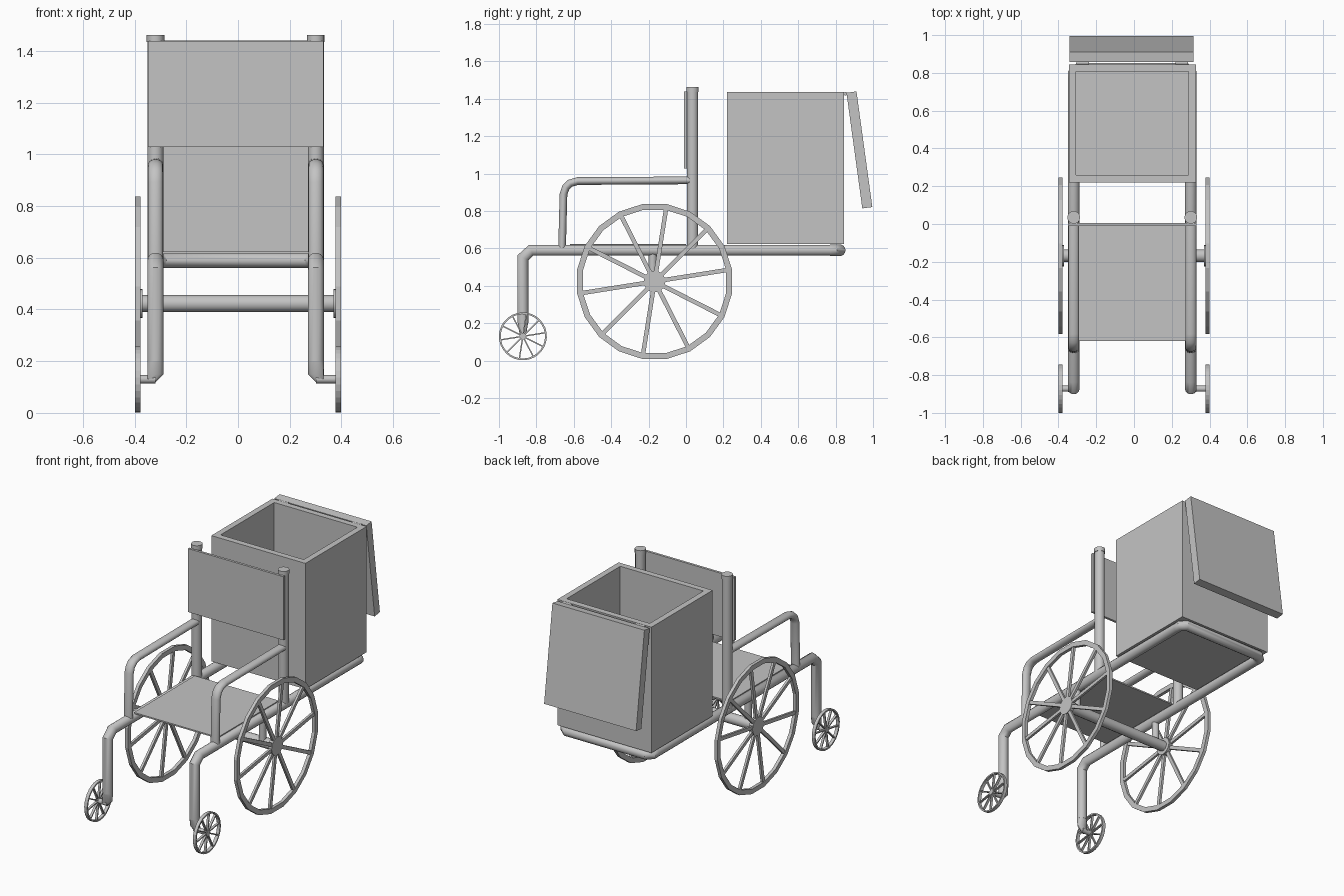
import bpy, bmesh, math
from mathutils import Vector, Matrix

cube = bpy.data.objects.get("Cube")
if cube:
    bpy.data.objects.remove(cube, do_unlink=True)

GREY = (0.55, 0.55, 0.55, 1)
mat = bpy.data.materials.new("plain grey")
mat.use_nodes = True
mat.diffuse_color = GREY
mat.node_tree.nodes["Principled BSDF"].inputs["Base Color"].default_value = GREY

CX = -0.009      # the frame sits slightly off the wheel centre
HALF = 0.31      # half the spacing of the rails
RAIL_Z = 0.59
R = 0.031        # main tube radius


def finish(bm, name, smooth=False):
    bmesh.ops.recalc_face_normals(bm, faces=bm.faces)
    mesh = bpy.data.meshes.new(name)
    bm.to_mesh(mesh)
    bm.free()
    mesh.materials.append(mat)
    ob = bpy.data.objects.new(name, mesh)
    bpy.context.collection.objects.link(ob)
    if smooth:
        bpy.ops.object.select_all(action='DESELECT')
        ob.select_set(True)
        bpy.context.view_layer.objects.active = ob
        bpy.ops.object.shade_smooth_by_angle(angle=math.radians(40))
    return ob


def bridge(bm, rings, closed=False):
    pairs = list(zip(rings, rings[1:]))
    if closed:
        pairs.append((rings[-1], rings[0]))
    for a, b in pairs:
        for i in range(len(a)):
            j = (i + 1) % len(a)
            bm.faces.new((a[i], a[j], b[j], b[i]))


def tube(name, path, ru=R, rv=None, sides=14):
    """Sweep an oval section along a path with mitred corners."""
    rv = rv or ru
    pts = [Vector(p) for p in path]
    dirs = [(b - a).normalized() for a, b in zip(pts, pts[1:])]
    u = Vector((1, 0, 0)) if abs(dirs[0].x) < 0.9 else Vector((0, 1, 0))
    v = dirs[0].cross(u).normalized()
    offs = [u * ru * math.cos(t) + v * rv * math.sin(t)
            for t in (2 * math.pi * i / sides for i in range(sides))]
    bm = bmesh.new()
    rings = [[bm.verts.new(pts[0] + o) for o in offs]]
    for k in range(1, len(pts)):
        d = dirs[k - 1]
        n = d if k == len(pts) - 1 else (d + dirs[k]).normalized()
        offs = [o - d * (o.dot(n) / d.dot(n)) for o in offs]
        rings.append([bm.verts.new(pts[k] + o) for o in offs])
    bridge(bm, rings)
    bm.faces.new(rings[0])
    bm.faces.new(rings[-1])
    return finish(bm, name, True)


def box(name, lo, hi, tilt=None):
    lo, hi = Vector(lo), Vector(hi)
    bm = bmesh.new()
    bmesh.ops.create_cube(bm, matrix=Matrix.Translation((lo + hi) / 2)
                          @ Matrix.Diagonal((*(hi - lo), 1)))
    if tilt:
        pivot, angle = tilt
        bmesh.ops.rotate(bm, verts=bm.verts, cent=pivot,
                         matrix=Matrix.Rotation(angle, 3, 'X'))
    return finish(bm, name)


def wheel(name, centre, radius, sides, width=0.021, spokes=10):
    """Flat faceted rim, straight spokes and a round hub, axle along x."""
    bm = bmesh.new()
    c = Vector(centre)
    phase = math.radians(9)
    inner = radius * 0.925

    def ring(r, x):
        return [bm.verts.new(c + Vector((x, r * math.cos(a), r * math.sin(a))))
                for a in (phase + 2 * math.pi * i / sides for i in range(sides))]
    h = width / 2
    bridge(bm, [ring(radius, -h), ring(radius, h), ring(inner, h), ring(inner, -h)], True)
    for i in range(spokes):
        rot = Matrix.Rotation(phase + 2 * math.pi * i / spokes, 4, 'X')
        bmesh.ops.create_cube(bm, matrix=Matrix.Translation(c) @ rot
                              @ Matrix.Translation((0, inner * 0.5, 0))
                              @ Matrix.Diagonal((width * 0.7, inner * 1.01, radius * 0.055, 1)))
    bmesh.ops.create_cone(bm, cap_ends=True, segments=20, radius1=radius * 0.138,
                          radius2=radius * 0.138, depth=width,
                          matrix=Matrix.Translation(c) @ Matrix.Rotation(math.pi / 2, 4, 'Y'))
    return finish(bm, name)


def elbow(name, x, s, y, z):
    """Tapered bend from the leg foot to the small wheel's axle."""
    bm = bmesh.new()
    for i in range(14):
        a = 2 * math.pi * i / 14
        ca, sa = math.cos(a), math.sin(a)
        bm.verts.new((x + R * ca, y + 0.028 * sa, z + 0.07))
        bm.verts.new((x + R * ca, y + 0.018 * sa, z + 0.02))
        bm.verts.new((x + s * 0.03, y + 0.016 * ca, z + 0.016 * sa))
        bm.verts.new((x + s * 0.005, y + 0.01 * ca, z + 0.016 * sa))
    bmesh.ops.convex_hull(bm, input=bm.verts)
    return finish(bm, name, True)


AXLE_Y, AXLE_Z = -0.168, 0.423
CASTER_Y, CASTER_Z = -0.872, 0.13

# Parts repeated on both sides
for side, s in (("left", 1), ("right", -1)):
    x = CX + s * HALF
    wheel_x = s * 0.388
    # Legs and rails, each one bent tube
    tube(side + "_leg_and_rail",
         [(x, CASTER_Y, CASTER_Z + 0.07), (x, CASTER_Y, 0.55),
          (x, -0.828, RAIL_Z), (x, 0.775, RAIL_Z)], R, 0.03)
    elbow(side + "_leg_elbow", x, s, CASTER_Y, CASTER_Z)
    tube(side + "_caster_axle", [(x, CASTER_Y, CASTER_Z),
                                 (wheel_x, CASTER_Y, CASTER_Z)], 0.016)
    wheel(side + "_small_wheel", (wheel_x, CASTER_Y, CASTER_Z), 0.128, 30)
    # Large wheel, its hub flange and the strut that carries the axle
    wheel(side + "_large_wheel", (wheel_x, AXLE_Y, AXLE_Z), 0.419, 20)
    tube(side + "_hub_flange", [(s * 0.37, AXLE_Y, AXLE_Z),
                                (s * 0.385, AXLE_Y, AXLE_Z)], 0.056, sides=20)
    tube(side + "_axle_strut", [(x, AXLE_Y - 0.01, AXLE_Z),
                                (x, AXLE_Y - 0.01, RAIL_Z)], 0.022)
    # Armrest
    tube(side + "_armrest",
         [(x, -0.663, RAIL_Z), (x, -0.655, 0.89), (x, -0.642, 0.927),
          (x, -0.62, 0.948), (x, -0.58, 0.96), (x, 0.035, 0.964)], 0.029, 0.021)
    # Backrest post and cap
    tube(side + "_back_post", [(x, 0.035, RAIL_Z), (x, 0.035, 1.44)])
    tube(side + "_post_cap", [(x, 0.035, 1.435), (x, 0.035, 1.462)], 0.034)
    # Lid hinge
    hinge = CX + s * 0.262
    tube(side + "_lid_hinge", [(hinge - 0.033, 0.853, 1.427),
                               (hinge + 0.033, 0.853, 1.427)], 0.01, sides=10)

# Rear cross tube with chamfered corners
tube("rear_cross_tube",
     [(CX - HALF, 0.77, RAIL_Z), (CX - HALF, 0.795, RAIL_Z),
      (CX - HALF + 0.03, 0.822, RAIL_Z), (CX + HALF - 0.03, 0.822, RAIL_Z),
      (CX + HALF, 0.795, RAIL_Z), (CX + HALF, 0.77, RAIL_Z)])
tube("main_axle", [(-0.38, AXLE_Y, AXLE_Z), (0.38, AXLE_Y, AXLE_Z)], 0.033)

# Seat and backrest panels
box("seat", (CX - 0.3, -0.62, 0.615), (CX + 0.3, 0.0, 0.624))
box("backrest", (CX - 0.34, -0.01, 1.028), (CX + 0.34, 0.006, 1.438))

# Open storage box: the top face is inset and pushed down
store = bmesh.new()
bmesh.ops.create_cube(store, matrix=Matrix.Translation((CX, 0.533, 1.029))
                      @ Matrix.Diagonal((0.672, 0.625, 0.812, 1)))
top = max(store.faces, key=lambda f: f.calc_center_median().z)
bmesh.ops.inset_region(store, faces=[top], thickness=0.055)
well = bmesh.ops.extrude_face_region(store, geom=[top])
bmesh.ops.translate(store, vec=(0, 0, -0.755),
                    verts=[g for g in well["geom"] if isinstance(g, bmesh.types.BMVert)])
if top.is_valid:
    bmesh.ops.delete(store, geom=[top], context='FACES_ONLY')
finish(store, "storage_box")

# Lid hanging open behind the box
box("lid", (CX - 0.332, 0.858, 0.808), (CX + 0.325, 0.912, 1.432),
    ((0, 0.858, 1.432), math.radians(7.8)))
